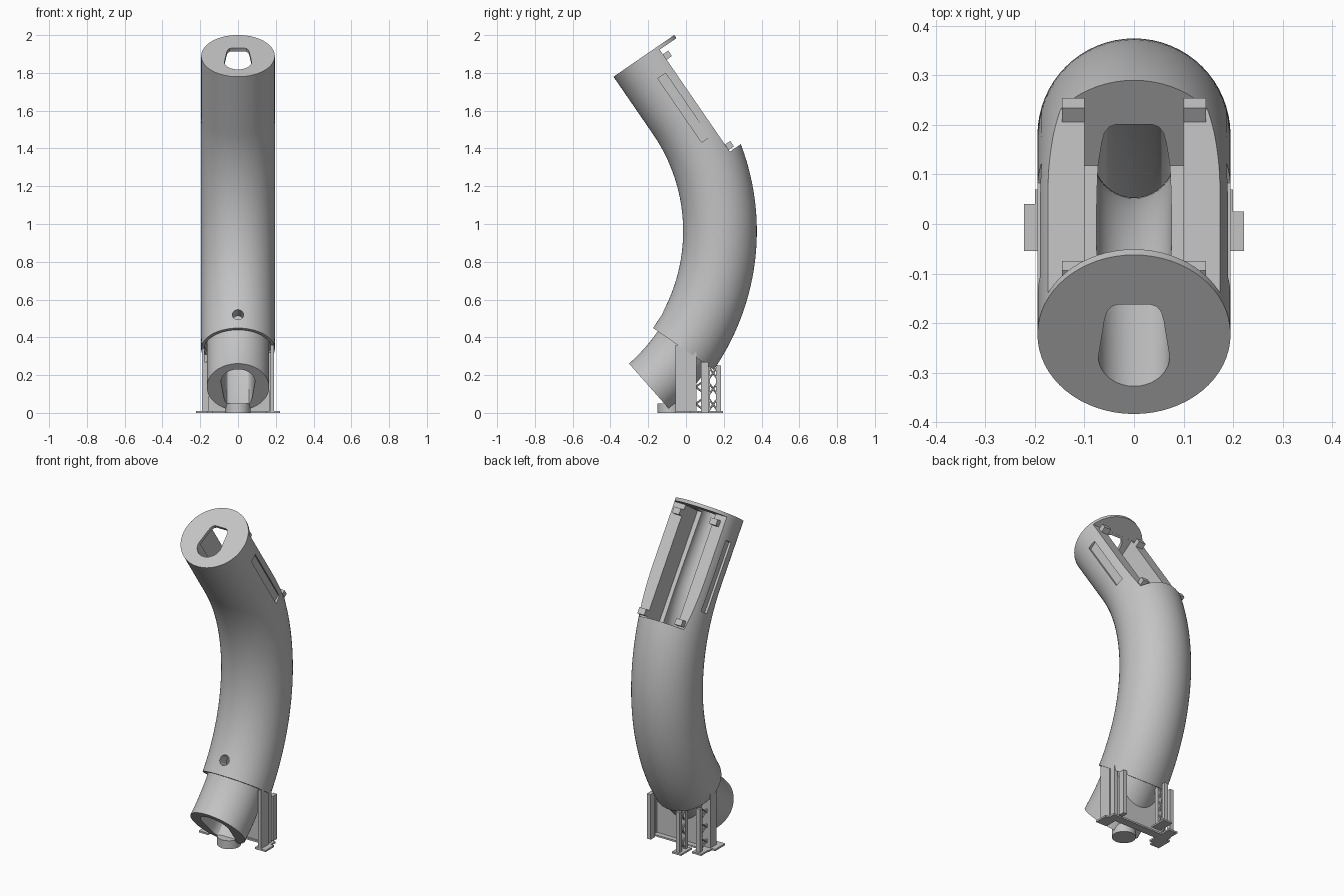
import bpy, bmesh
from math import sin, cos, pi, radians
from mathutils import Vector, Matrix

if "Cube" in bpy.data.objects:
    bpy.data.objects.remove(bpy.data.objects["Cube"])

grey = bpy.data.materials.new("plain grey")
grey.use_nodes = True
grey.diffuse_color = (0.55, 0.55, 0.55, 1)
grey.node_tree.nodes["Principled BSDF"].inputs["Base Color"].default_value = grey.diffuse_color

# Centre line: a straight top section followed by a long arc
BEND, LEAN, STRAIGHT = 1.1, radians(34.5), 0.37
CENTRE = Vector((0, -0.92, 0.962))
SHELL_END, NOSE_END = 1.695, 1.965


def frame(s):
    """Position and backward normal at distance s below the top."""
    phi = LEAN - max(s - STRAIGHT, 0) / BEND
    normal = Vector((0, cos(phi), sin(phi)))
    along = Vector((0, -sin(phi), cos(phi)))
    return CENTRE + BEND * normal + along * max(STRAIGHT - s, min(0, STRAIGHT - s) * 0), normal


def finish(name, bm):
    bmesh.ops.recalc_face_normals(bm, faces=bm.faces[:])
    mesh = bpy.data.meshes.new(name)
    bm.to_mesh(mesh)
    bm.free()
    mesh.materials.append(grey)
    ob = bpy.data.objects.new(name, mesh)
    bpy.context.collection.objects.link(ob)
    return ob


def sweep(name, profile, start, end, steps, grow=0.0, shift=0.0):
    """Sweep a cross-section along the centre line, optionally tapering it."""
    bm = bmesh.new()
    rings = []
    for i in range(steps + 1):
        s = start + (end - start) * i / steps
        t = s / NOSE_END
        p, n = frame(s)
        k = 1 + grow * t
        rings.append([bm.verts.new(p + Vector((x * k, 0, 0)) + n * (y * k + shift * (1 - t)))
                      for x, y in profile])
    for a, b in zip(rings, rings[1:]):
        for j in range(len(profile)):
            q = (j + 1) % len(profile)
            bm.faces.new((a[j], a[q], b[q], b[j]))
    bm.faces.new(rings[0])
    bm.faces.new(rings[-1])
    return finish(name, bm)


def block(name, lo, hi, matrix=Matrix()):
    bm = bmesh.new()
    lo, hi = Vector(lo), Vector(hi)
    size = Matrix.Diagonal((*(hi - lo), 1))
    bmesh.ops.create_cube(bm, size=1, matrix=matrix @ Matrix.Translation((lo + hi) / 2) @ size)
    return finish(name, bm)


def rod(name, a, b, radius, sides=24):
    a, b = Vector(a), Vector(b)
    bm = bmesh.new()
    turn = (b - a).to_track_quat("Z", "Y").to_matrix().to_4x4()
    bmesh.ops.create_cone(bm, cap_ends=True, segments=sides, radius1=radius, radius2=radius,
                          depth=(b - a).length, matrix=Matrix.Translation((a + b) / 2) @ turn)
    return finish(name, bm)


def activate(ob):
    bpy.ops.object.select_all(action="DESELECT")
    ob.select_set(True)
    bpy.context.view_layer.objects.active = ob


def cut(ob, cutters):
    activate(ob)
    for c in cutters:
        m = ob.modifiers.new("cut", "BOOLEAN")
        m.operation, m.solver, m.object = "DIFFERENCE", "EXACT", c
        bpy.ops.object.modifier_apply(modifier=m.name)


def smooth(ob):
    activate(ob)
    bpy.ops.object.shade_smooth_by_angle(angle=radians(30))


def circle(r, count=64):
    return [(r * cos(2 * pi * i / count), r * sin(2 * pi * i / count)) for i in range(count)]


# Passage section: round at the front, narrow and flat at the back
right_half = [(0.072 * sin(pi / 2 * i / 10), -0.028 - 0.072 * cos(pi / 2 * i / 10)) for i in range(11)]
right_half += [(0.06, 0.06), (0.055, 0.082), (0.046, 0.095), (0.034, 0.1)]
passage_shape = right_half + [(-x, y) for x, y in reversed(right_half[1:])]

top_frame = Matrix.Translation(frame(0)[0]) @ Matrix.Rotation(LEAN, 4, "X")

# Main tube and lower nose
body = sweep("curved_body", circle(0.195), 0, SHELL_END, 60)
nose = sweep("lower_nose", circle(0.165), SHELL_END - 0.1, NOSE_END, 16)

# Cutters
passage = sweep("passage_cutter", passage_shape, -0.02, NOSE_END + 0.03, 60, grow=0.25, shift=-0.027)
collar = sweep("collar_cutter", circle(0.178), SHELL_END - 0.03, SHELL_END + 0.03, 4)
bay = block("bay_cutter", (-0.3, 0.088, -0.676), (0.3, 0.5, -0.02), top_frame)
pocket = block("pocket_cutter", (-0.1, -0.05, -0.675), (0.1, 0.3, -0.021), top_frame)
slots = [block("slot_cutter", (min(a, b), -0.007, -0.55), (max(a, b), 0.043, -0.14), top_frame)
         for a, b in ((0.181, 0.3), (-0.3, -0.181))]
hole_at, hole_n = frame(1.593)
port = rod("port_cutter", hole_at - hole_n * 0.3, hole_at - hole_n * 0.06, 0.03)
nose_space = sweep("nose_space_cutter", circle(0.16), SHELL_END - 0.2, NOSE_END, 12)

cut(body, [passage, collar, bay, pocket, port] + slots)
cut(nose, [passage, port])
smooth(body)
smooth(nose)

# Cover clips at the corners of the open bay
for side, x in (("left", 0.1), ("right", -0.145)):
    for end, a in (("upper", -0.085), ("lower", -0.665)):
        block(f"{side}_{end}_clip", (x, 0.07, a), (x + 0.045, 0.122, a + 0.035), top_frame)

# Support stand: back panel, left leg and round foot
panel = block("stand_panel", (-0.185, 0.03, 0), (0.185, 0.04, 0.31))
cut(panel, [nose_space])
block("panel_flange", (-0.2, 0.02, 0), (0.2, 0.07, 0.01))
block("left_leg", (0.172, -0.055, 0), (0.19, 0.02, 0.36))
block("left_leg_rib", (0.165, 0.02, 0), (0.185, 0.055, 0.32))
block("left_foot", (0.15, -0.055, 0), (0.222, 0.025, 0.01))
block("right_leg", (-0.19, -0.02, 0), (-0.178, 0.04, 0.34))
block("right_foot", (-0.222, -0.055, 0), (-0.16, 0.04, 0.01))
smooth(rod("round_foot", (0, -0.085, 0), (0, -0.085, 0.05), 0.065, 32))


# Lattice struts: two posts joined by crossed bars
def lattice(name, x, y0, y1, height, bays):
    for label, y in (("front", y0), ("back", y1)):
        block(f"{name}_{label}_post", (x - 0.012, y - 0.012, 0), (x + 0.012, y + 0.012, height))
    for i in range(bays):
        z0, z1 = height * i / bays, height * (i + 1) / bays
        rod(f"{name}_bar", (x, y0, z0 + 0.005), (x, y1, z1), 0.005, 6)
        rod(f"{name}_cross_bar", (x, y1, z0 + 0.005), (x, y0, z1), 0.005, 6)
    block(f"{name}_base", (x - 0.03, y0 - 0.02, 0), (x + 0.03, y1 + 0.025, 0.01))


lattice("back_lattice", -0.075, 0.115, 0.172, 0.25, 3)
lattice("right_lattice", -0.165, -0.01, 0.11, 0.27, 3)
block("left_back_post", (0.15, 0.08, 0), (0.175, 0.12, 0.27))

# Remove the finished cutters
for c in [passage, collar, bay, pocket, port, nose_space] + slots:
    bpy.data.objects.remove(c)
